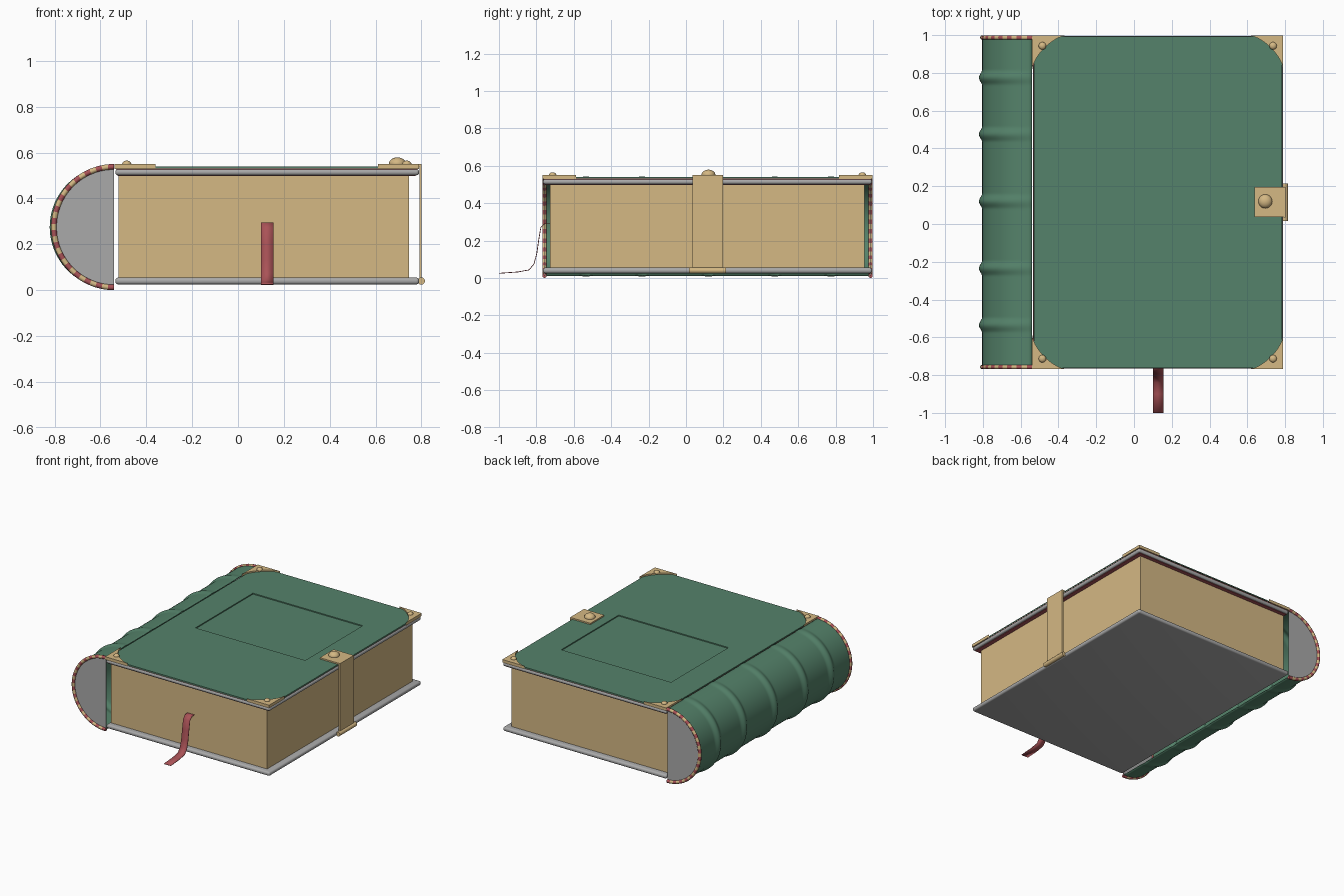
import bpy, bmesh
from math import sin, cos, pi, radians

if "Cube" in bpy.data.objects:
    bpy.data.objects.remove(bpy.data.objects["Cube"])


def material(name, rgb):
    m = bpy.data.materials.new(name)
    m.use_nodes = True
    m.diffuse_color = (*rgb, 1)
    m.node_tree.nodes["Principled BSDF"].inputs["Base Color"].default_value = (*rgb, 1)
    return m


GREEN = material("green leather", (0.09, 0.225, 0.145))
TAN = material("tan", (0.66, 0.48, 0.23))
GREY = material("grey board", (0.40, 0.40, 0.40))
RED = material("red cloth", (0.40, 0.085, 0.095))

BACK, FRONT = 0.995, -0.765      # cover ends along y
LEFT, RIGHT = -0.535, 0.79       # cover ends along x
HINGE, MID = -0.54, 0.275        # axis of the rounded spine


def finish(name, bm, mats, smooth=True):
    bmesh.ops.recalc_face_normals(bm, faces=bm.faces)
    me = bpy.data.meshes.new(name)
    bm.to_mesh(me)
    bm.free()
    ob = bpy.data.objects.new(name, me)
    bpy.context.collection.objects.link(ob)
    for m in mats:
        me.materials.append(m)
    if smooth:
        bpy.ops.object.select_all(action="DESELECT")
        ob.select_set(True)
        bpy.context.view_layer.objects.active = ob
        bpy.ops.object.shade_smooth_by_angle(angle=radians(40))
    return ob


def box(name, x, y, z, mat, bevel=0):
    bm = bmesh.new()
    bmesh.ops.create_cube(bm, size=1)
    for v in bm.verts:
        for i, (a, b) in enumerate((x, y, z)):
            v.co[i] = b if v.co[i] > 0 else a
    if bevel:
        bmesh.ops.bevel(bm, geom=bm.edges[:], offset=bevel, segments=4,
                        profile=0.5, affect="EDGES")
    return finish(name, bm, [mat], bevel > 0)


def sheet(name, rows, mats, wrap=False, rule=None):
    """Skin rows of points; rule picks the material of each row."""
    bm = bmesh.new()
    grid = [[bm.verts.new(p) for p in row] for row in rows]
    for i in range(len(grid) - 1):
        n = len(grid[i])
        for j in range(n if wrap else n - 1):
            k = (j + 1) % n
            f = bm.faces.new((grid[i][j], grid[i][k], grid[i + 1][k], grid[i + 1][j]))
            f.material_index = rule(i) if rule else 0
    if wrap:
        bm.faces.new(grid[0])
        bm.faces.new(grid[-1])
    return finish(name, bm, mats)


def prism(name, outline, z0, z1, mat):
    bm = bmesh.new()
    base = bm.faces.new([bm.verts.new((x, y, z0)) for x, y in outline])
    top = bmesh.ops.extrude_face_region(bm, geom=[base])["geom"]
    bmesh.ops.translate(bm, vec=(0, 0, z1 - z0),
                        verts=[g for g in top if isinstance(g, bmesh.types.BMVert)])
    return finish(name, bm, [mat])


def dome(name, x, y, z, r, h):
    bm = bmesh.new()
    bmesh.ops.create_uvsphere(bm, u_segments=20, v_segments=12, radius=1)
    for v in bm.verts:
        v.co = (x + v.co.x * r, y + v.co.y * r, z + v.co.z * h)
    return finish(name, bm, [TAN])


def on_arc(t, r, y):
    return (HINGE - r * sin(t), y, MID + r * cos(t))


# Boards, linings and page block
box("back_board", (LEFT, RIGHT), (FRONT, BACK), (0.025, 0.055), GREY, 0.013)
box("front_board", (LEFT, RIGHT), (FRONT, BACK), (0.501, 0.528), GREY, 0.012)
box("board_lining", (LEFT + .01, RIGHT - .015), (FRONT + .012, BACK - .012), (0.498, 0.503), RED)
box("red_layer", (LEFT + .003, RIGHT - .008), (FRONT + .006, BACK - .006), (0.526, 0.532), RED)
box("page_block", (-0.52, 0.745), (-0.727, 0.955), (0.054, 0.5), TAN)

# Green cover sheet with a sunken rectangular panel
bm = bmesh.new()
xs = (LEFT + .005, -0.32, 0.57, RIGHT - .006)
ys = (FRONT + .002, -0.035, 0.63, BACK - .002)
vs = [[bm.verts.new((x, y, 0.54)) for x in xs] for y in ys]
faces = [bm.faces.new((vs[j][i], vs[j][i + 1], vs[j + 1][i + 1], vs[j + 1][i]))
         for j in range(3) for i in range(3)]
rim = bmesh.ops.extrude_edge_only(bm, edges=[e for e in bm.edges if e.is_boundary])["geom"]
bmesh.ops.translate(bm, vec=(0, 0, -0.009),
                    verts=[g for g in rim if isinstance(g, bmesh.types.BMVert)])
bmesh.ops.inset_region(bm, faces=[faces[4]], thickness=0.001, depth=-0.007)
finish("cover_leather", bm, [GREEN], False)

# Rounded spine with raised ribs that fade toward the hinges
RIBS = (-0.535, -0.235, 0.12, 0.475, 0.775)


def spine_radius(t, y):
    d = min(abs(y - r) for r in RIBS) / 0.042
    bump = 0.5 + 0.5 * cos(pi * d) if d < 1 else 0
    return 0.261 + bump * (0.003 + 0.014 * sin(t))


N = 220
rows = []
for i in range(N + 1):
    y = FRONT + 0.008 + (BACK - FRONT - 0.016) * i / N
    rows.append([on_arc(pi * j / 40, spine_radius(pi * j / 40, y), y) for j in range(41)])
spine = sheet("spine", rows, [GREEN])
shell = spine.modifiers.new("thickness", "SOLIDIFY")
shell.thickness = 0.006
shell.offset = 0

# Spine end caps and striped head and tail bands
for label, y, out in (("tail", FRONT + 0.008, -1), ("head", BACK - 0.008, 1)):
    bm = bmesh.new()
    cap = bm.faces.new([bm.verts.new(on_arc(pi * j / 40, 0.259, y)) for j in range(41)])
    more = bmesh.ops.extrude_face_region(bm, geom=[cap])["geom"]
    bmesh.ops.translate(bm, vec=(0, -out * 0.004, 0),
                        verts=[g for g in more if isinstance(g, bmesh.types.BMVert)])
    finish(label + "_cap", bm, [GREY], False)
    ring = [[on_arc(pi * i / 62, 0.263 + 0.012 * cos(a), y + 0.012 * sin(a))
             for a in (2 * pi * k / 10 for k in range(10))] for i in range(63)]
    sheet(label + "_band", ring, [RED, TAN], wrap=True, rule=lambda i: i // 2 % 2)

# Corner plates with a curved inner edge and a rivet each
S = 0.18
for xl, x, sx in (("spine", LEFT - .004, 1), ("edge", RIGHT, -1)):
    for yl, y, sy in (("front", FRONT - .003, 1), ("back", BACK + .003, -1)):
        curve = [(S * (1 - cos(a) ** 1.3), S * (1 - sin(a) ** 1.3))
                 for a in (pi / 2 * k / 12 for k in range(13))]
        outline = [(x + sx * u, y + sy * v) for u, v in [(0, 0)] + curve]
        prism(f"{xl}_{yl}_corner", outline, 0.529, 0.55, TAN)
        dome(f"{xl}_{yl}_rivet", x + sx * 0.054, y + sy * 0.055, 0.55, 0.02, 0.015)

# Clasp: strap, top plate, knob and hinge pin
box("clasp_strap", (0.791, 0.801), (0.035, 0.197), (0.03, 0.55), TAN)
box("clasp_plate", (0.637, 0.801), (0.037, 0.197), (0.538, 0.55), TAN)
dome("clasp_knob", 0.695, 0.12, 0.552, 0.037, 0.027)
pin = [[(0.799 + 0.016 * cos(a), y, 0.04 + 0.016 * sin(a))
        for a in (2 * pi * k / 16 for k in range(16))] for y in (0.015, 0.215)]
sheet("clasp_pin", pin, [TAN], wrap=True)

# Ribbon bookmark
path = [(-0.70, .296), (-0.755, .294), (-0.778, .27), (-0.79, .2), (-0.80, .13),
        (-0.815, .075), (-0.84, .045), (-0.90, .034), (-1.0, .027)]
ribbon = sheet("ribbon", [[(0.1, y, z), (0.155, y, z)] for y, z in path], [RED])
ribbon.modifiers.new("thickness", "SOLIDIFY").thickness = 0.004
